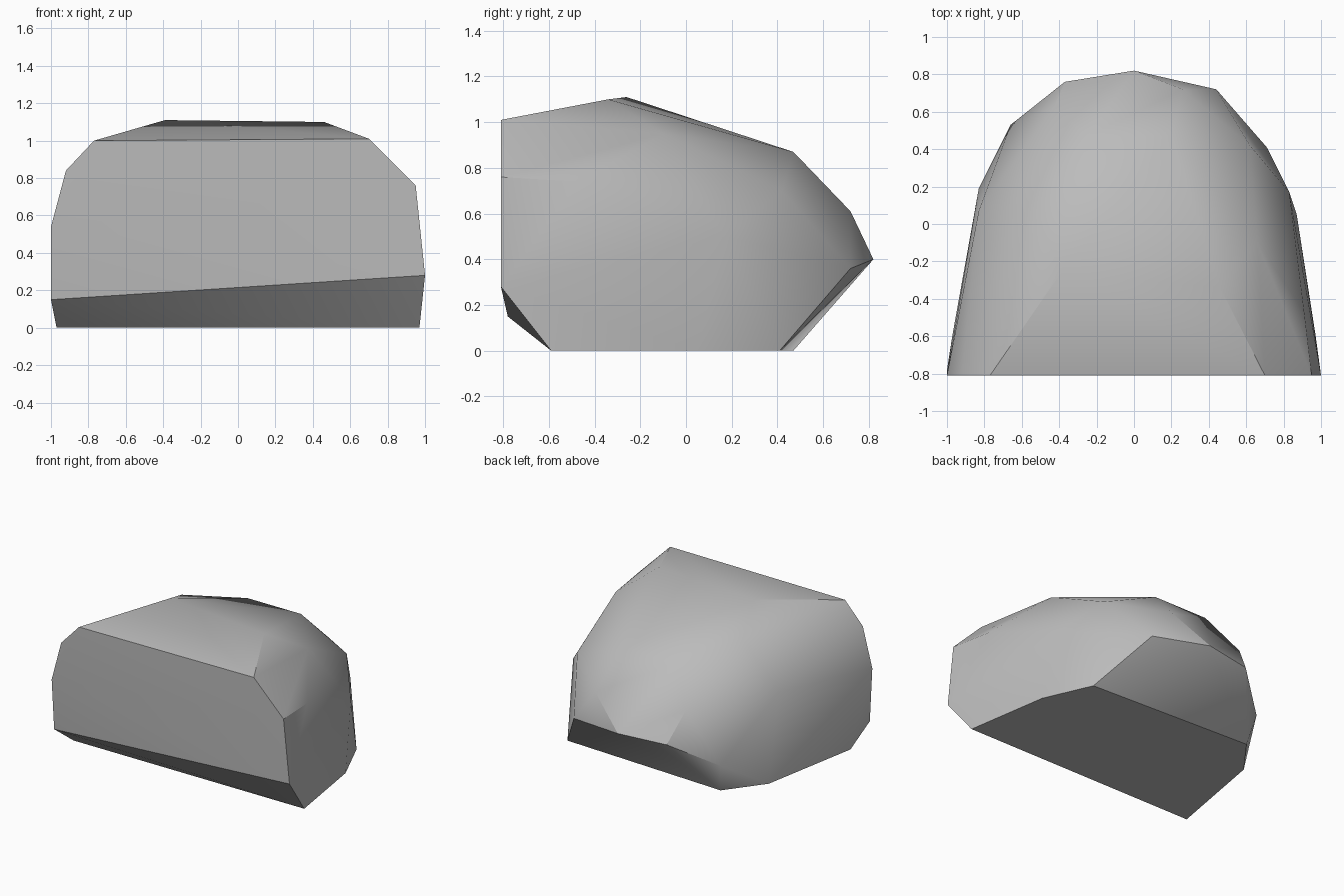
import bpy
import bmesh
import math

# Remove the default cube if present
default_cube = bpy.data.objects.get("Cube")
if default_cube:
    bpy.data.objects.remove(default_cube, do_unlink=True)


def make_material(name, color):
    material = bpy.data.materials.new(name)
    material.use_nodes = True
    material.diffuse_color = color
    material.node_tree.nodes["Principled BSDF"].inputs["Base Color"].default_value = color
    return material


def hull_object(name, corner_groups, material):
    """Wrap a convex faceted skin around the given groups of corners."""
    bm = bmesh.new()
    for group in corner_groups:
        for corner in group:
            bm.verts.new(corner)
    result = bmesh.ops.convex_hull(bm, input=bm.verts[:])
    unused = {g for g in result["geom_interior"] + result["geom_unused"]
              if isinstance(g, bmesh.types.BMVert)}
    bmesh.ops.delete(bm, geom=list(unused), context="VERTS")
    # Merge nearly coplanar triangles into broad cut facets
    bmesh.ops.dissolve_limit(bm, angle_limit=math.radians(1.5),
                             verts=bm.verts[:], edges=bm.edges[:])
    bmesh.ops.recalc_face_normals(bm, faces=bm.faces[:])
    mesh = bpy.data.meshes.new(name)
    bm.to_mesh(mesh)
    bm.free()
    mesh.materials.append(material)
    obj = bpy.data.objects.new(name, mesh)
    bpy.context.collection.objects.link(obj)
    return obj


# Flat sliced front of the boulder, given as x and z on one plane
front_y = -.81
front_outline = [(-1, .54), (-.92, .84), (-.77, 1), (.7, 1.01), (.95, .76), (1, .28)]
front_face = [(x, front_y, z) for x, z in front_outline] + [(-1, -.78, .15)]

# Footprint on the ground
footprint = [(x, y, 0) for x, y in
             [(-.97, -.59), (.97, -.59), (.87, .05), (.71, .41), (-.62, .47), (-.83, .19)]]

# Undercut rim along the back
back_rim = [(.44, .72, .36), (0, .82, .4), (-.37, .76, .39), (-.66, .53, .22)]

# Shoulders round the sides and back
shoulders = [(.91, -.47, .74), (.83, .17, .5), (.62, .42, .7),
             (.26, .72, .61), (-.43, .62, .61), (-.83, .07, .65)]

# Crown
crown = [(-.39, -.26, 1.11), (.46, -.34, 1.1), (.66, -.1, .95),
         (.2, .47, .87), (-.25, .47, .87), (-.53, .08, .97)]

stone = make_material("stone_grey", (.5, .5, .5, 1))
boulder = hull_object("boulder", [front_face, footprint, back_rim, shoulders, crown], stone)

# Soft facets with crisp edges where the cuts are steep
bpy.ops.object.select_all(action="DESELECT")
boulder.select_set(True)
bpy.context.view_layer.objects.active = boulder
bpy.ops.object.shade_smooth_by_angle(angle=math.radians(30))
